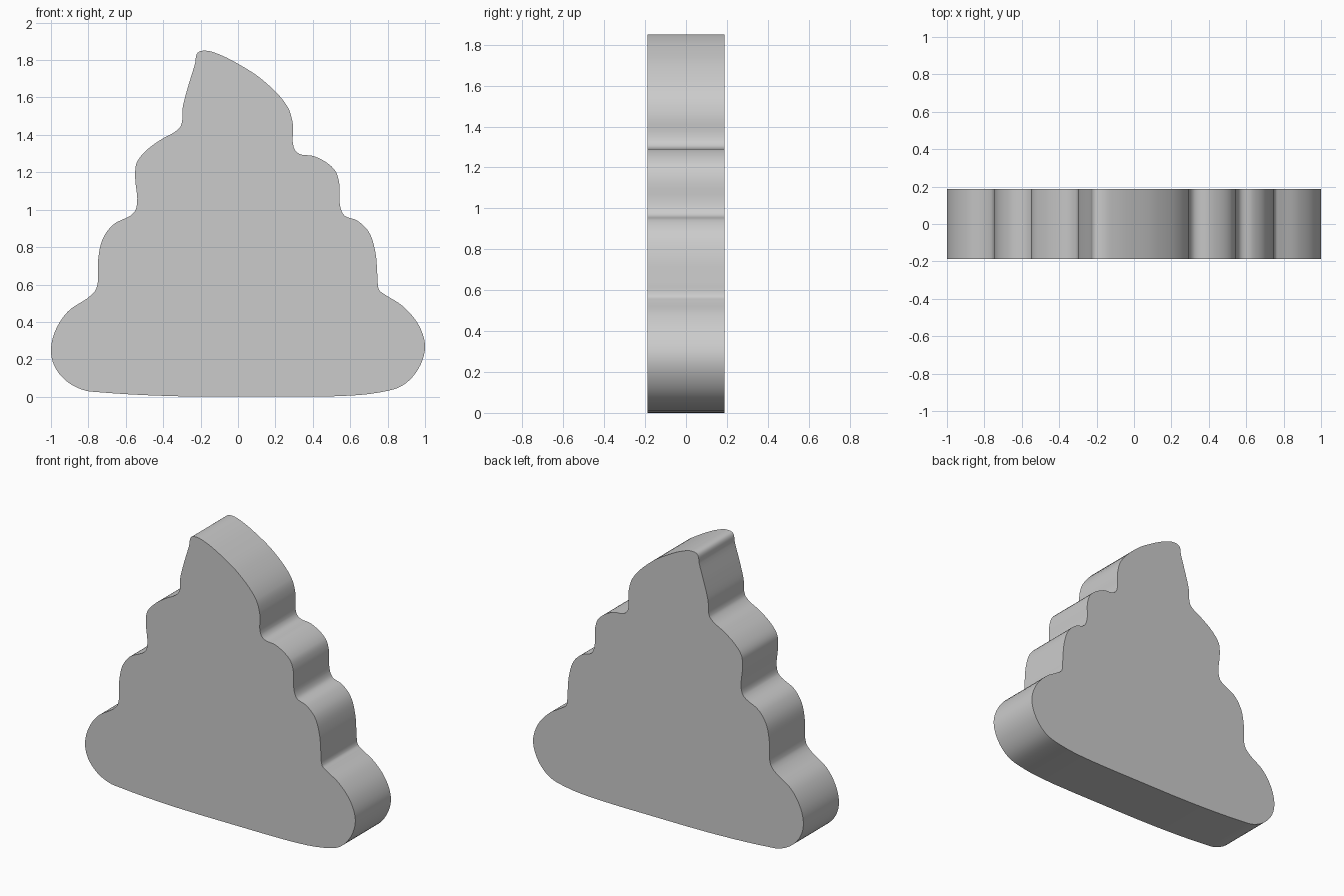
import bpy, bmesh, math
from mathutils import Vector
from mathutils.geometry import interpolate_bezier

if "Cube" in bpy.data.objects:
    bpy.data.objects.remove(bpy.data.objects["Cube"])

HALF_DEPTH = 0.188
STEPS = 5

# Key outline points (x, z), counter-clockwise, grouped by tier
base_right = [(-0.3, 0.002), (0.5, 0.002), (0.75, 0.022), (0.88, 0.06), (0.965, 0.15),
              (1.0, 0.27), (0.965, 0.385), (0.88, 0.485), (0.78, 0.55)]
tiers_right = [(0.755, 0.57), (0.746, 0.64), (0.735, 0.77), (0.70, 0.88), (0.635, 0.943),
               (0.57, 0.968), (0.548, 1.01), (0.54, 1.15), (0.515, 1.215), (0.41, 1.285),
               (0.325, 1.30), (0.299, 1.33)]
tip = [(0.293, 1.46), (0.265, 1.55), (0.13, 1.695), (0.0, 1.78), (-0.1, 1.83),
       (-0.17, 1.85), (-0.215, 1.84), (-0.23, 1.78), (-0.268, 1.655), (-0.295, 1.55)]
tiers_left = [(-0.305, 1.45), (-0.335, 1.418), (-0.40, 1.382), (-0.49, 1.317), (-0.542, 1.25),
              (-0.55, 1.18), (-0.54, 1.03), (-0.556, 0.985), (-0.67, 0.918), (-0.725, 0.84),
              (-0.748, 0.73), (-0.757, 0.58)]
base_left = [(-0.785, 0.543), (-0.91, 0.455), (-0.98, 0.345), (-1.0, 0.24), (-0.977, 0.155),
             (-0.91, 0.078), (-0.82, 0.034), (-0.74, 0.024)]
keys = [Vector(p) for p in base_right + tiers_right + tip + tiers_left + base_left]


def smooth_loop(pts):
    """Closed smooth curve through the key points."""
    n = len(pts)
    tangents = [((pts[i] - pts[i - 1]).normalized()
                 + (pts[(i + 1) % n] - pts[i]).normalized()).normalized() for i in range(n)]
    out = []
    for i in range(n):
        j = (i + 1) % n
        a, b = pts[i], pts[j]
        h = (b - a).length / 3
        out += interpolate_bezier(a, a + tangents[i] * h, b - tangents[j] * h, b, STEPS + 1)[:-1]
    return out


# Extrude the outline front to back
bm = bmesh.new()
front = bm.faces.new([bm.verts.new((p[0], -HALF_DEPTH, max(p[1], 0.0)))
                      for p in smooth_loop(keys)])
ext = bmesh.ops.extrude_face_region(bm, geom=[front], use_keep_orig=True)
bmesh.ops.translate(bm, vec=(0, 2 * HALF_DEPTH, 0),
                    verts=[g for g in ext["geom"] if isinstance(g, bmesh.types.BMVert)])
bmesh.ops.recalc_face_normals(bm, faces=bm.faces)
mesh = bpy.data.meshes.new("swirl_body")
bm.to_mesh(mesh)
bm.free()

body = bpy.data.objects.new("swirl_body", mesh)
bpy.context.collection.objects.link(body)
bpy.context.view_layer.objects.active = body
body.select_set(True)
bpy.ops.object.shade_smooth_by_angle(angle=math.radians(40))
